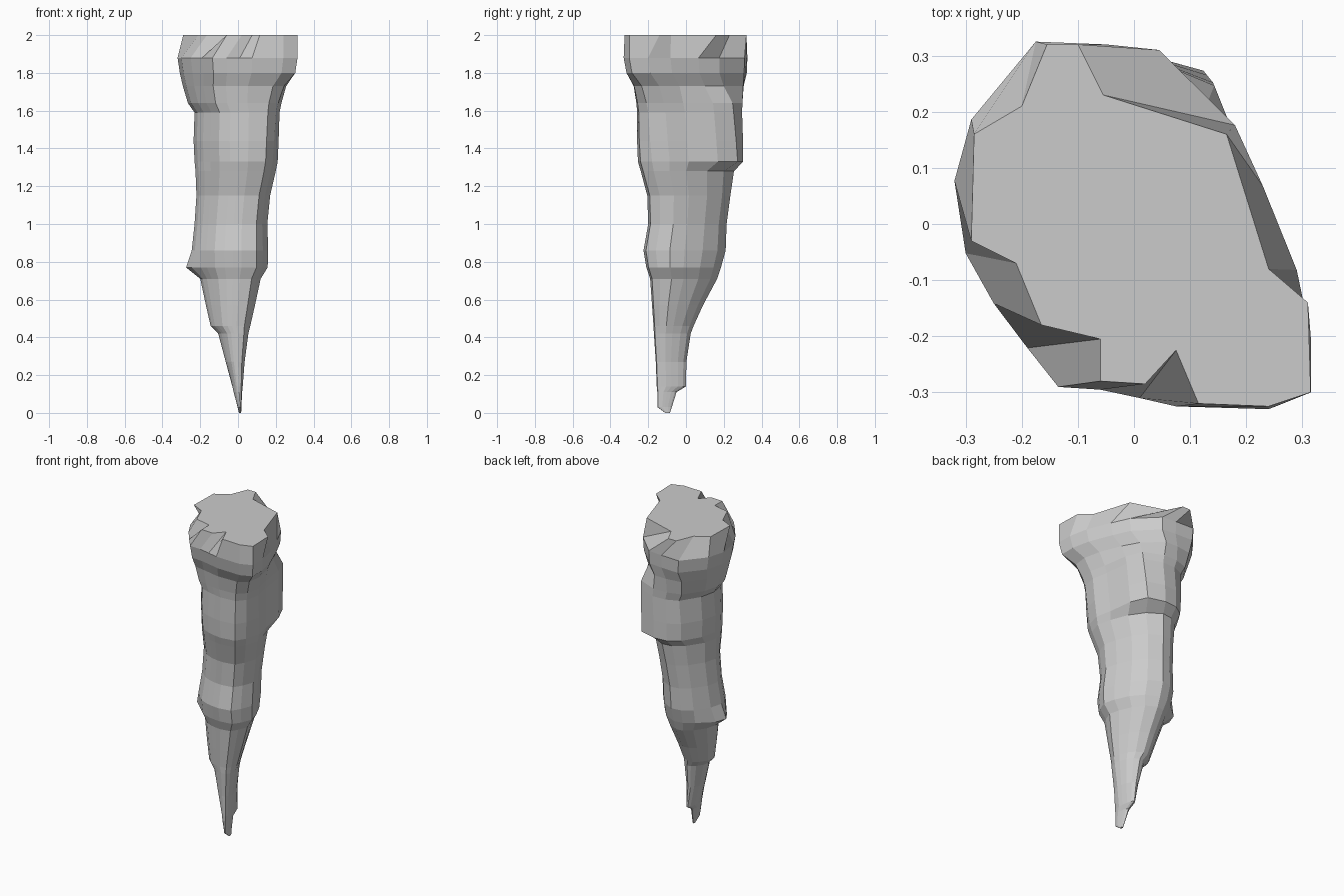
import bpy, bmesh

# Plan outline of the bulging head, in world units
HEAD = [(-.32, .08), (-.29, .19), (-.175, .33), (-.05, .325), (.045, .315), (.18, .18),
        (.23, .07), (.29, -.08), (.315, -.2), (.315, -.3), (.24, -.33), (.075, -.325),
        (.01, -.31), (-.06, -.295), (-.135, -.29), (-.19, -.22), (-.25, -.14), (-.30, -.05)]
# Chipped outline of the flat top
CAP = [(-.29, -.03), (-.285, .16), (-.20, .21), (-.155, .32), (-.10, .32), (-.055, .23),
       (.165, .16), (.24, -.08), (.31, -.14), (.315, -.3), (.24, -.325), (.115, -.32),
       (.075, -.225), (.02, -.285), (-.06, -.28), (-.06, -.205), (-.165, -.18), (-.21, -.07)]
# Rounder section of the shaft, in a unit box
SHAFT = [(0, .5), (.05, .68), (.2, .88), (.35, .98), (.5, 1), (.7, .9), (.85, .72), (.95, .5),
         (1, .32), (.93, .15), (.85, .03), (.65, 0), (.54, .01), (.43, .03), (.3, .08),
         (.19, .18), (.11, .26), (.04, .37)]
# Levels: z, x min, x max, y min, y max, blend from head to shaft section
LEVELS = [(1.88, -.32, .315, -.33, .325, 0), (1.80, -.308, .303, -.315, .322, 0),
          (1.73, -.292, .255, -.28, .312, .3), (1.64, -.265, .23, -.265, .305, .5),
          (1.59, -.23, .22, -.26, .302, .6), (1.44, -.235, .215, -.26, .305, .75),
          (1.33, -.23, .21, -.255, .305, .85), (1.28, -.225, .20, -.24, .255, .9),
          (1.15, -.22, .17, -.205, .235, 1), (1.0, -.23, .155, -.20, .215, 1),
          (.86, -.245, .16, -.225, .21, 1), (.77, -.24, .157, -.21, .185, 1),
          (.71, -.20, .12, -.19, .165, 1), (.57, -.17, .09, -.18, .09, 1),
          (.46, -.145, .065, -.172, .04, 1), (.42, -.105, .055, -.17, .025, 1),
          (.27, -.065, .035, -.16, .002, 1), (.14, -.03, .025, -.155, .0, 1),
          (.11, -.023, .022, -.152, -.05, 1), (.03, -.002, .018, -.15, -.075, 1),
          (0, .005, .017, -.11, -.085, 1)]
# Local lumps: level height -> {column: offset}
BACK = {4: (.02, 0), 5: (.04, .035), 6: (.025, .03)}
LUMPS = {1.64: BACK, 1.59: BACK, 1.44: BACK, 1.33: BACK,
         .77: {0: (-.035, 0), 1: (-.03, 0), 17: (-.02, 0)}}


def section(z, x0, x1, y0, y1, blend):
    pts = []
    for i, ((hx, hy), (sx, sy)) in enumerate(zip(HEAD, SHAFT)):
        u = (hx + .32) / .635 * (1 - blend) + sx * blend
        v = (hy + .33) / .66 * (1 - blend) + sy * blend
        dx, dy = LUMPS.get(z, {}).get(i, (0, 0))
        pts.append((x0 + u * (x1 - x0) + dx, y0 + v * (y1 - y0) + dy, z))
    return pts


# Rock spike: loft through the sections
bm = bmesh.new()
sections = [[(x, y, 2) for x, y in CAP]] + [section(*lv) for lv in LEVELS]
rings = [[bm.verts.new(p) for p in s] for s in sections]
n = len(HEAD)
for a, b in zip(rings, rings[1:]):
    for i in range(n):
        j = (i + 1) % n
        bm.faces.new((a[i], a[j], b[j], b[i]))
bm.faces.new(rings[0])
bm.faces.new(rings[-1])
bmesh.ops.recalc_face_normals(bm, faces=bm.faces)
mesh = bpy.data.meshes.new("rock_spike")
bm.to_mesh(mesh)
bm.free()
bpy.context.collection.objects.link(bpy.data.objects.new("rock_spike", mesh))
